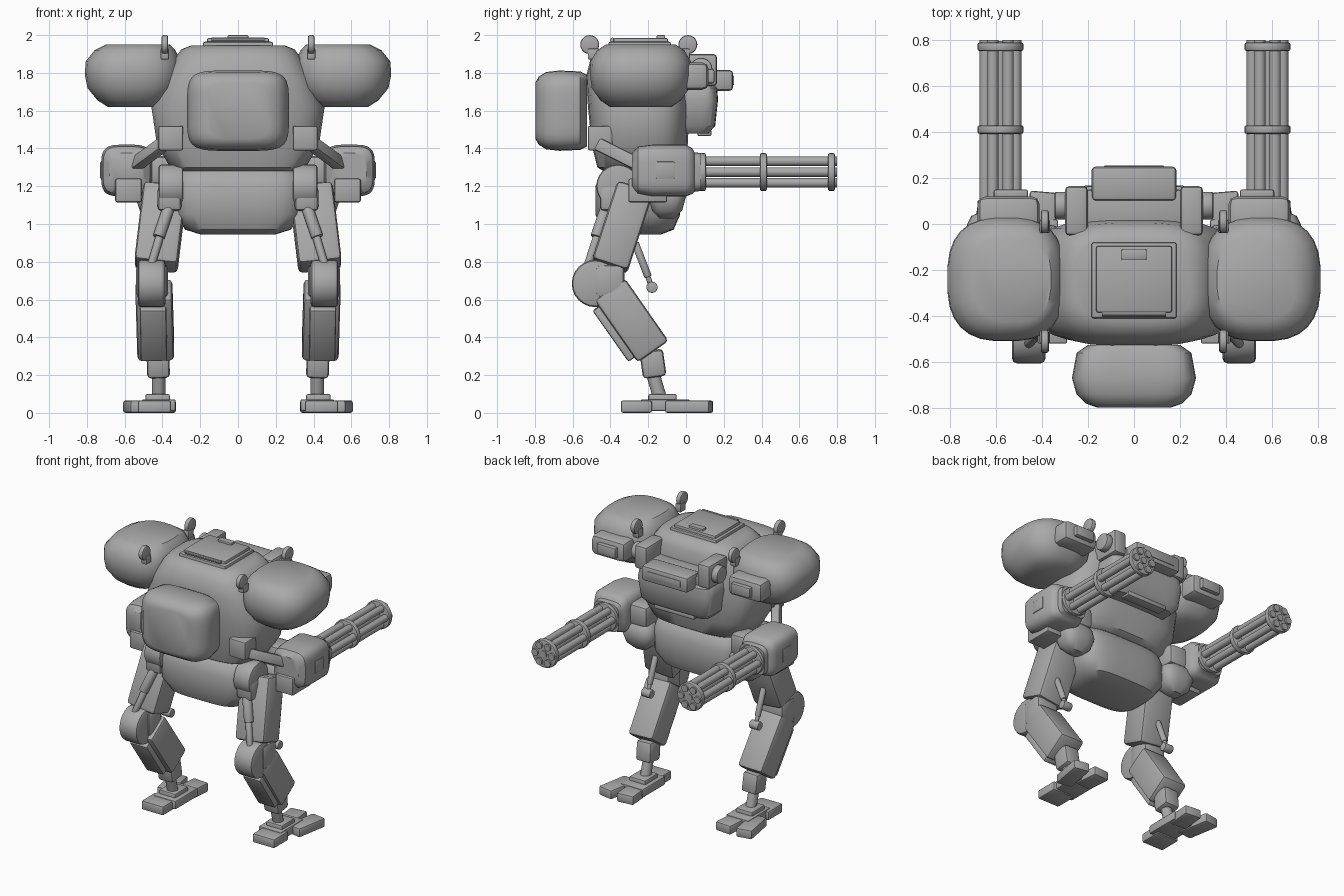
import bpy, bmesh, math
from mathutils import Vector, Matrix

if "Cube" in bpy.data.objects:
    bpy.data.objects.remove(bpy.data.objects["Cube"])

grey = bpy.data.materials.new("grey_armour")
grey.diffuse_color = (0.4, 0.4, 0.4, 1)
grey.use_nodes = True
grey.node_tree.nodes["Principled BSDF"].inputs["Base Color"].default_value = grey.diffuse_color


def finish(name, bm, mirror=False, angle=35):
    bmesh.ops.recalc_face_normals(bm, faces=bm.faces[:])
    me = bpy.data.meshes.new(name)
    bm.to_mesh(me)
    bm.free()
    me.materials.append(grey)
    ob = bpy.data.objects.new(name, me)
    bpy.context.collection.objects.link(ob)
    bpy.ops.object.select_all(action='DESELECT')
    ob.select_set(True)
    bpy.context.view_layer.objects.active = ob
    bpy.ops.object.shade_smooth_by_angle(angle=math.radians(angle))
    if mirror:
        ob.modifiers.new("mirror", 'MIRROR').use_mirror_merge = False
    return ob


def frame(p, q):
    # matrix with z along p->q, x staying close to world x
    p, q = Vector(p), Vector(q)
    z = (q - p).normalized()
    ref = Vector((1, 0, 0)) if abs(z.x) < 0.9 else Vector((0, 1, 0))
    y = z.cross(ref).normalized()
    x = y.cross(z)
    m = Matrix((x, y, z)).transposed().to_4x4()
    m.translation = (p + q) / 2
    return m, (q - p).length


def block(name, size, m, bevel, mirror):
    bm = bmesh.new()
    bmesh.ops.create_cube(bm, size=1)
    bmesh.ops.scale(bm, vec=size, verts=bm.verts)
    if bevel:
        bmesh.ops.bevel(bm, geom=bm.edges[:], offset=bevel, segments=2, profile=0.5, affect='EDGES')
    bmesh.ops.transform(bm, matrix=m, verts=bm.verts)
    return finish(name, bm, mirror)


def box(name, x, y, z, bevel=0.012, mirror=False, turn=0):
    # box from (min, max) ranges, optionally turned about z
    c = [(a + b) / 2 for a, b in (x, y, z)]
    m = Matrix.Translation(c) @ Matrix.Rotation(math.radians(turn), 4, 'Z')
    return block(name, [b - a for a, b in (x, y, z)], m, bevel, mirror)


def limb(name, p, q, w, d, bevel=0.02):
    m, length = frame(p, q)
    return block(name, (w, d, length), m, bevel, True)


def rods(name, items, n=20, bevel=0.0, mirror=True):
    # several cylinders (p, q, radius) in one object
    bm = bmesh.new()
    for p, q, r in items:
        m, length = frame(p, q)
        new = bmesh.ops.create_cone(bm, cap_ends=True, segments=n, radius1=r, radius2=r,
                                    depth=length, matrix=m)["verts"]
        if bevel:
            rim = [e for e in {e for v in new for e in v.link_edges}
                   if any(len(f.verts) > 4 for f in e.link_faces)]
            bmesh.ops.bevel(bm, geom=rim, offset=bevel, segments=2, profile=0.5, affect='EDGES')
    return finish(name, bm, mirror)


def loft(name, axis, rings, power=3.0, n=32, mirror=False):
    # rounded sections; ring = (position on axis, centre u, centre v, half u, half v)
    bm = bmesh.new()
    loops = []
    for t, cu, cv, hu, hv in rings:
        loop = []
        for i in range(n):
            a = 2 * math.pi * (i + 0.5) / n
            c, s = math.cos(a), math.sin(a)
            u = cu + hu * math.copysign(abs(c) ** (2 / power), c)
            v = cv + hv * math.copysign(abs(s) ** (2 / power), s)
            loop.append(bm.verts.new((u, v, t) if axis == 'z' else (u, t, v)))
        loops.append(loop)
    for a, b in zip(loops, loops[1:]):
        for i in range(n):
            j = (i + 1) % n
            bm.faces.new((a[i], a[j], b[j], b[i]))
    bm.faces.new(loops[0])
    bm.faces.new(loops[-1])
    return finish(name, bm, mirror, 40)


# torso, pelvis and backpack
loft("torso", 'z', [(1.27, 0, -.25, .30, .17), (1.30, 0, -.25, .36, .22), (1.42, 0, -.245, .43, .255),
                    (1.62, 0, -.25, .46, .27), (1.78, 0, -.255, .39, .275), (1.88, 0, -.25, .335, .255),
                    (1.925, 0, -.245, .30, .22), (1.945, 0, -.245, .25, .18)], 3.4)
loft("pelvis", 'z', [(.945, 0, -.26, .20, .13), (.97, 0, -.255, .28, .19), (1.05, 0, -.255, .34, .225),
                     (1.2, 0, -.255, .345, .225), (1.26, 0, -.255, .33, .2), (1.29, 0, -.255, .3, .17)], 4)
loft("backpack", 'y', [(-.525, 0, 1.6, .20, .19), (-.56, 0, 1.6, .25, .208), (-.67, 0, 1.6, .27, .213),
                       (-.74, 0, 1.6, .25, .205), (-.78, 0, 1.6, .21, .18), (-.797, 0, 1.6, .16, .15)], 5)

# top hatch
box("hatch_base", (-.185, .185), (-.41, -.08), (1.92, 1.965), .01)
box("hatch_lid", (-.165, .165), (-.385, -.095), (1.95, 1.985), .01)
box("hatch_handle", (-.055, .055), (-.155, -.11), (1.97, 2.0), .006)
rods("hatch_hinge", [((-.14, -.39, 1.975), (.14, -.39, 1.975), .012)], 10, 0, False)

# cockpit
loft("jaw", 'z', [(1.48, 0, .02, .24, .10), (1.52, 0, .02, .28, .135), (1.66, 0, .02, .30, .15),
                  (1.72, 0, .02, .29, .145), (1.75, 0, .02, .26, .11)], 6)
box("visor", (-.185, .185), (.10, .25), (1.705, 1.815), .02)
box("visor_slot", (-.13, .13), (.24, .254), (1.735, 1.785), .004)
box("visor_bracket", (-.21, .21), (-.02, .15), (1.72, 1.80), .015)
box("cheek_column", (.20, .30), (-.05, .165), (1.73, 1.90), .02, True)
rods("cheek_disc", [((.29, .08, 1.82), (.345, .08, 1.82), .06)], 20, .01)
box("jaw_lip", (-.16, .16), (.06, .135), (1.465, 1.50), .01)

# shoulder pods with front housings and lamps
loft("shoulder_pod", 'z', [(1.62, .555, -.24, .135, .165), (1.655, .555, -.24, .19, .215),
                           (1.72, .555, -.24, .243, .26), (1.79, .555, -.24, .257, .27),
                           (1.86, .555, -.24, .253, .267), (1.92, .545, -.24, .215, .232),
                           (1.95, .53, -.24, .17, .185)], 2.7, 28, True)
box("pod_housing", (.41, .68), (-.06, .12), (1.71, 1.855), .035, True)
box("pod_lens", (.46, .61), (.11, .15), (1.745, 1.82), .01, True)
rods("pod_lamp", [((.37, y, 1.95), (.405, y, 1.95), .05) for y in (-.51, .01)], 20, .01)
for label, y in (("rear", -.49), ("front", -.01)):
    box(label + "_lamp_base", (.365, .41), (y - .03, y + .03), (1.87, 1.93), .008, True)

# gun arms
box("arm_anchor", (.29, .42), (-.52, -.39), (1.39, 1.52), .01, True)
limb("arm_strut", (.40, -.46, 1.42), (.55, -.24, 1.31), .06, .07, .012)
box("arm_link", (.33, .50), (-.18, -.02), (1.21, 1.36), .03, True)
loft("gun_housing", 'y', [(-.285, .59, 1.285, .09, .09), (-.255, .59, 1.285, .125, .125),
                          (-.18, .59, 1.283, .135, .137), (.0, .59, 1.283, .135, .137),
                          (.035, .587, 1.28, .12, .12), (.045, .58, 1.275, .105, .105),
                          (.08, .58, 1.275, .1, .1)], 4, 32, True)
box("gun_breech", (.51, .65), (-.305, -.10), (1.115, 1.24), .01, True)
box("gun_side_plate", (.71, .73), (-.16, -.06), (1.24, 1.33), .006, True)
GX, GZ = .58, 1.275
barrels = [((GX, .06, GZ), (GX, .795, GZ), .024)]
for k in range(6):
    a = k * math.pi / 3
    bx, bz = GX + .066 * math.cos(a), GZ + .066 * math.sin(a)
    barrels.append(((bx, .06, bz), (bx, .8, bz), .025))
rods("gun_barrels", barrels, 14)
rods("gun_rings", [((GX, y - w, GZ), (GX, y + w, GZ), .1)
                   for y, w in ((.09, .015), (.41, .018), (.77, .018))], 28, .008)

# hips
loft("hip_bulge", 'z', [(1.03, .42, -.1, .05, .04), (1.07, .42, -.1, .1, .08), (1.14, .42, -.1, .125, .1),
                        (1.2, .42, -.1, .11, .09), (1.24, .42, -.1, .06, .05)], 3, 20, True)
rods("hip_joint", [((.29, -.36, 1.2), (.42, -.36, 1.2), .115)], 24, .015)
box("hip_cover", (.30, .425), (-.455, -.27), (1.07, 1.2), .02, True)

# legs
limb("thigh", (.385, -.27, 1.19), (.435, -.405, .775), .23, .2, .025)
rods("thigh_piston", [((.355, -.41, 1.12), (.42, -.475, .93), .032),
                      ((.40, -.455, .98), (.46, -.52, .78), .022)], 14, .004)
rods("front_piston", [((.43, -.27, .90), (.43, -.2, .72), .02), ((.43, -.23, .80), (.43, -.18, .66), .014),
                      ((.395, -.18, .665), (.465, -.18, .665), .03)], 14, .004)
rods("knee_disc", [((.385, -.48, .685), (.53, -.48, .685), .125)], 24, .02)
box("knee_block", (.37, .54), (-.48, -.325), (.61, .785), .025, True)
limb("shin", (.445, -.405, .655), (.435, -.175, .325), .195, .2, .022)
limb("calf_plate", (.45, -.475, .555), (.445, -.285, .285), .14, .05, .012)
limb("ankle", (.425, -.185, .33), (.42, -.165, .19), .12, .125, .02)
rods("ankle_shaft", [((.42, -.185, .24), (.42, -.135, .07), .036)], 16)

# feet
box("foot_base", (.33, .51), (-.24, .02), (.01, .072), .01, True)
box("foot_collar", (.36, .49), (-.2, -.05), (.05, .1), .01, True)
box("heel_toe", (.355, .53), (-.345, -.18), (0, .066), .012, True)
box("inner_toe", (.335, .46), (-.04, .14), (0, .066), .012, True, 5)
box("outer_toe", (.475, .59), (-.105, .135), (0, .066), .012, True, -10)
